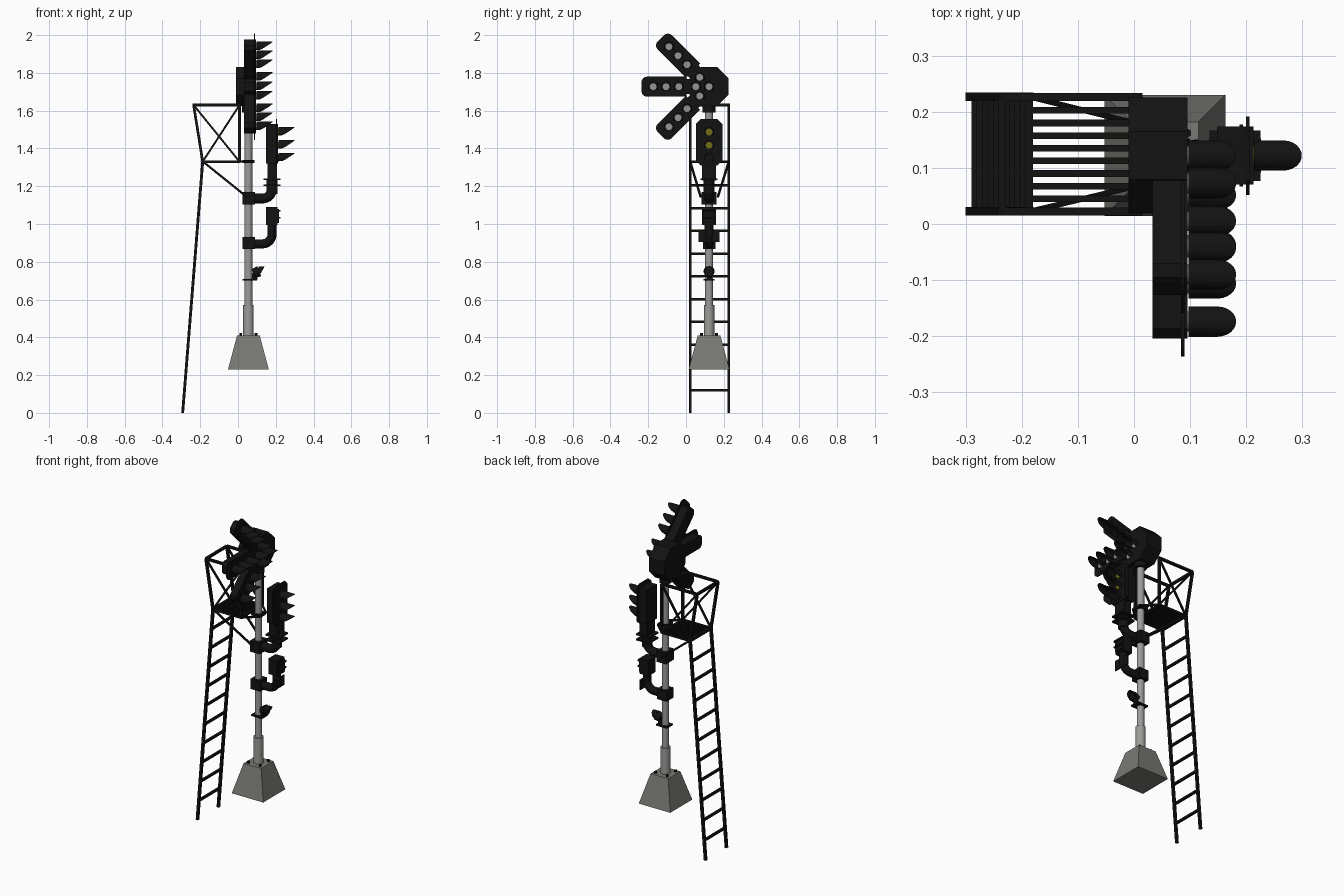
import bpy, bmesh, math
from mathutils import Vector, Matrix

if "Cube" in bpy.data.objects:
    bpy.data.objects.remove(bpy.data.objects["Cube"])


def mat(name, r, g, b):
    m = bpy.data.materials.new(name)
    m.diffuse_color = (r, g, b, 1)
    m.use_nodes = True
    m.node_tree.nodes["Principled BSDF"].inputs["Base Color"].default_value = m.diffuse_color
    return m


BLACK = mat("black_paint", 0.006, 0.006, 0.006)
STEEL = mat("galvanised_steel", 0.33, 0.33, 0.32)
CONCRETE = mat("concrete", 0.19, 0.19, 0.175)
WHITE = mat("white_lens", 0.3, 0.3, 0.29)
YELLOW = mat("yellow_lens", 0.17, 0.15, 0.006)

PX, PY = 0.055, 0.122          # pole axis


def finish(name, bm, m, smooth=False):
    bmesh.ops.recalc_face_normals(bm, faces=bm.faces)
    me = bpy.data.meshes.new(name)
    bm.to_mesh(me)
    bm.free()
    me.materials.append(m)
    ob = bpy.data.objects.new(name, me)
    bpy.context.collection.objects.link(ob)
    if smooth:
        bpy.ops.object.select_all(action='DESELECT')
        ob.select_set(True)
        bpy.context.view_layer.objects.active = ob
        bpy.ops.object.shade_smooth_by_angle(angle=math.radians(40))
    return ob


def box(name, x0, x1, y0, y1, z0, z1, m=BLACK):
    bm = bmesh.new()
    bmesh.ops.create_cube(bm, size=1)
    for v in bm.verts:
        v.co = ((x0 + x1) / 2 + v.co.x * (x1 - x0), (y0 + y1) / 2 + v.co.y * (y1 - y0),
                (z0 + z1) / 2 + v.co.z * (z1 - z0))
    return finish(name, bm, m)


def between(a, b):
    a, b = Vector(a), Vector(b)
    d = b - a
    up = 'X' if abs(d.normalized().y) > 0.9 else 'Y'
    return Matrix.Translation((a + b) / 2) @ d.to_track_quat('Z', up).to_matrix().to_4x4(), d.length


def beam(name, a, b, w=0.014, m=BLACK):
    M, length = between(a, b)
    bm = bmesh.new()
    bmesh.ops.create_cube(bm, size=1, matrix=M @ Matrix.Diagonal((w, w, length, 1)))
    return finish(name, bm, m)


def rod(name, a, b, r, m=BLACK, r2=None, n=20):
    M, length = between(a, b)
    bm = bmesh.new()
    bmesh.ops.create_cone(bm, cap_ends=True, segments=n, radius1=r,
                          radius2=r if r2 is None else r2, depth=length, matrix=M)
    return finish(name, bm, m, True)


def prism(name, pts, x0, x1, m=BLACK):
    """Extrude a (y, z) outline along x."""
    bm = bmesh.new()
    f = bm.faces.new([bm.verts.new((x0, y, z)) for y, z in pts])
    r = bmesh.ops.extrude_face_region(bm, geom=[f])
    for v in r['geom']:
        if isinstance(v, bmesh.types.BMVert):
            v.co.x = x1
    return finish(name, bm, m)


def lamp(name, x, y, z, lens, r=0.027, length=0.085):
    """Lens disc with an open-bottomed hood cut back towards its lower edges."""
    rod(name + "_lens", (x - 0.004, y, z), (x + 0.004, y, z), 0.018, lens, n=16)
    bm = bmesh.new()
    rows, n = [], 18
    for i in range(n + 1):
        a = math.radians(-40 + 260 * i / n)
        s, c = math.sin(a), math.cos(a)
        tip = length * (0.22 + 0.78 * (max(0, s + 0.64) / 1.64) ** 0.8)
        rows.append([bm.verts.new((x + t, y + k * c, z + k * s))
                     for t, k in ((0, r), (tip, r), (tip, r - 0.003), (0, r - 0.003))])
    for p, q in zip(rows, rows[1:]):
        for j in range(4):
            k = (j + 1) % 4
            bm.faces.new((p[j], p[k], q[k], q[j]))
    bm.faces.new(rows[0])
    bm.faces.new(rows[-1])
    finish(name + "_hood", bm, BLACK, True)


def pipe(name, z, x_end, z_end, r, bend=0.05):
    """Bracket pipe leaving the pole and bending upwards."""
    pts = [(PX, z)]
    for i in range(9):
        a = math.pi / 2 * i / 8
        pts.append((x_end - bend + bend * math.sin(a), z + bend - bend * math.cos(a)))
    pts.append((x_end, z_end))
    cu = bpy.data.curves.new(name, 'CURVE')
    cu.dimensions = '3D'
    cu.bevel_depth, cu.bevel_resolution, cu.use_fill_caps = r, 4, True
    sp = cu.splines.new('POLY')
    sp.points.add(len(pts) - 1)
    for p, (x, zz) in zip(sp.points, pts):
        p.co = (x, PY, zz, 1)
    ob = bpy.data.objects.new(name, cu)
    bpy.context.collection.objects.link(ob)
    cu.materials.append(BLACK)
    bpy.ops.object.select_all(action='DESELECT')
    ob.select_set(True)
    bpy.context.view_layer.objects.active = ob
    bpy.ops.object.convert(target='MESH')


# Concrete footing, pole, sleeve and bolts
bm = bmesh.new()
bmesh.ops.create_cone(bm, cap_ends=True, segments=4, radius1=0.108 * math.sqrt(2),
                      radius2=0.06 * math.sqrt(2), depth=0.18,
                      matrix=Matrix.Translation((PX, PY, 0.32)) @ Matrix.Rotation(math.pi / 4, 4, 'Z'))
finish("footing", bm, CONCRETE)
rod("pole", (PX, PY, 0.41), (PX, PY, 1.64), 0.021, STEEL)
rod("pole_sleeve", (PX, PY, 0.41), (PX, PY, 0.57), 0.028, STEEL)
for sx in (-1, 1):
    for sy in (-1, 1):
        x, y = PX + sx * 0.04, PY + sy * 0.04
        rod("anchor_bolt", (x, y, 0.408), (x, y, 0.422), 0.008, BLACK, n=6)

# Ladder
RAILS = (0.0225, 0.2265)
foot, knee, top = (-0.293, 0.0), (-0.187, 1.33), (-0.235, 1.63)
for y in RAILS:
    beam("ladder_rail", (foot[0], y, foot[1]), (knee[0], y, knee[1]), 0.015)
for i in range(1, 11):
    z = i * 0.1205
    x = foot[0] + (knee[0] - foot[0]) * z / 1.33
    beam("ladder_rung", (x, RAILS[0], z), (x, RAILS[1], z), 0.013)

# Working platform and its guard frame
for y in RAILS:
    beam("guard_back_post", (knee[0], y, knee[1]), (top[0], y, top[1]))
    beam("guard_front_post", (0.008, y, 1.33), (0.008, y, 1.63))
    beam("guard_top_rail", (top[0], y, 1.63), (0.012, y, 1.63))
    beam("guard_cross_brace", (top[0], y, 1.63), (0.008, y, 1.33), 0.01)
    beam("guard_cross_brace", (knee[0], y, 1.33), (0.008, y, 1.63), 0.01)
    beam("platform_side", (-0.19, y, 1.33), (0.012, y, 1.33), 0.012)
    beam("platform_strut", (-0.185, y, 1.33), (PX - 0.01, PY + (y - PY) * 0.45, 1.145), 0.01)
    beam("platform_tie", (0.008, y, 1.33), (0.085, PY + (y - PY) * 0.3, 1.33), 0.01)
beam("guard_back_rail", (top[0], RAILS[0], 1.63), (top[0], RAILS[1], 1.63))
for x in (-0.187, 0.004):
    beam("platform_end", (x, RAILS[0], 1.33), (x, RAILS[1], 1.33), 0.014)
for i in range(8):
    y = 0.045 + i * 0.0225
    box("platform_slat", -0.187, 0.004, y - 0.006, y + 0.006, 1.325, 1.335)
box("platform_clamp", 0.025, 0.087, 0.092, 0.152, 1.322, 1.338)

# Route indicator: octagonal hub and three arms of lights
CZ = 1.727
hub = [(PY + 0.112 * math.cos(math.radians(22.5 + 45 * i)),
        CZ + 0.112 * math.sin(math.radians(22.5 + 45 * i))) for i in range(8)]
prism("indicator_hub", hub, -0.01, 0.095)
rod("hub_collar", (PX, PY, 1.59), (PX, PY, 1.63), 0.035)
lamp("hub_lamp", 0.097, PY, CZ, WHITE)
for deg, dists in ((135, (0.07, 0.165, 0.232, 0.3)), (180, (0.07, 0.16, 0.228, 0.296)),
                   (225, (0.07, 0.165, 0.232, 0.3))):
    d = Vector((math.cos(math.radians(deg)), math.sin(math.radians(deg))))
    n = Vector((-d.y, d.x))
    C = Vector((PY, CZ))
    tip = dists[-1] + 0.062

    def outline(pairs):
        return [tuple(C + d * u + n * v) for u, v in pairs]
    w, e = 0.053, 0.03
    end = [(tip - e + e * math.sin(a), (w - e + e * math.cos(a)))
           for a in [math.pi / 2 * k / 4 for k in range(5)]]
    near = 0.12
    ring = [(near, w)] + end + [(u, -v) for u, v in reversed(end)] + [(near, -w)]
    prism("arm_backboard", outline(ring), 0.084, 0.09)
    prism("arm_housing", outline([(0.05, 0.04), (tip - 0.05, 0.04), (tip - 0.032, 0.022),
                                  (tip - 0.032, -0.022), (tip - 0.05, -0.04), (0.05, -0.04)]),
          0.033, 0.095)
    for u in dists:
        p = C + d * u
        lamp("arm_lamp", 0.097, p.x, p.y, WHITE)

# Main three-light head
w, c = 0.07, 0.025
board = [(PY - w, 1.31 + c), (PY - w + c, 1.31), (PY + w - c, 1.31), (PY + w, 1.31 + c),
         (PY + w, 1.555 - c), (PY + w - c, 1.555), (PY - w + c, 1.555), (PY - w, 1.555 - c)]
prism("head_backboard", board, 0.2, 0.206)
box("head_housing", 0.148, 0.213, PY - 0.052, PY + 0.052, 1.32, 1.53)
box("head_lower_case", 0.155, 0.207, PY - 0.038, PY + 0.038, 1.23, 1.32)
for z, lens in ((1.487, YELLOW), (1.417, YELLOW), (1.35, BLACK)):
    lamp("head_lamp", 0.214, PY, z, lens)
for z in (1.205, 1.237):
    box("head_flange", 0.135, 0.225, PY - 0.045, PY + 0.045, z - 0.005, z + 0.005)
rod("head_neck", (0.18, PY, 1.16), (0.18, PY, 1.24), 0.03)
pipe("head_bracket_pipe", 1.135, 0.18, 1.2, 0.026)
box("head_pole_clamp", 0.025, 0.09, PY - 0.04, PY + 0.04, 1.102, 1.17)

# Lower subsidiary signal
pipe("lower_bracket_pipe", 0.895, 0.18, 1.0, 0.024)
box("lower_pole_clamp", 0.025, 0.09, PY - 0.033, PY + 0.033, 0.868, 0.932)
box("lower_signal_case", 0.147, 0.208, PY - 0.036, PY + 0.036, 0.995, 1.09)
box("lower_signal_front", 0.2, 0.216, PY - 0.03, PY + 0.03, 1.005, 1.08)
box("lower_signal_rim", 0.216, 0.226, PY - 0.03, PY + 0.03, 1.065, 1.075)
box("lower_signal_rim", 0.216, 0.226, PY - 0.03, PY + 0.03, 1.03, 1.038)
box("lower_signal_plate", 0.188, 0.194, PY - 0.055, PY + 0.055, 0.905, 0.968)

# Small lamp near the foot of the pole
box("small_lamp_bracket", 0.025, 0.1, PY - 0.03, PY + 0.03, 0.7, 0.709)
rod("small_lamp_stem", (0.09, PY, 0.705), (0.09, PY, 0.74), 0.012)
rod("small_lamp_body", (0.082, PY, 0.738), (0.112, PY, 0.75), 0.024, r2=0.029)
lamp("small_lamp", 0.108, PY, 0.75, BLACK, 0.026, 0.032)
